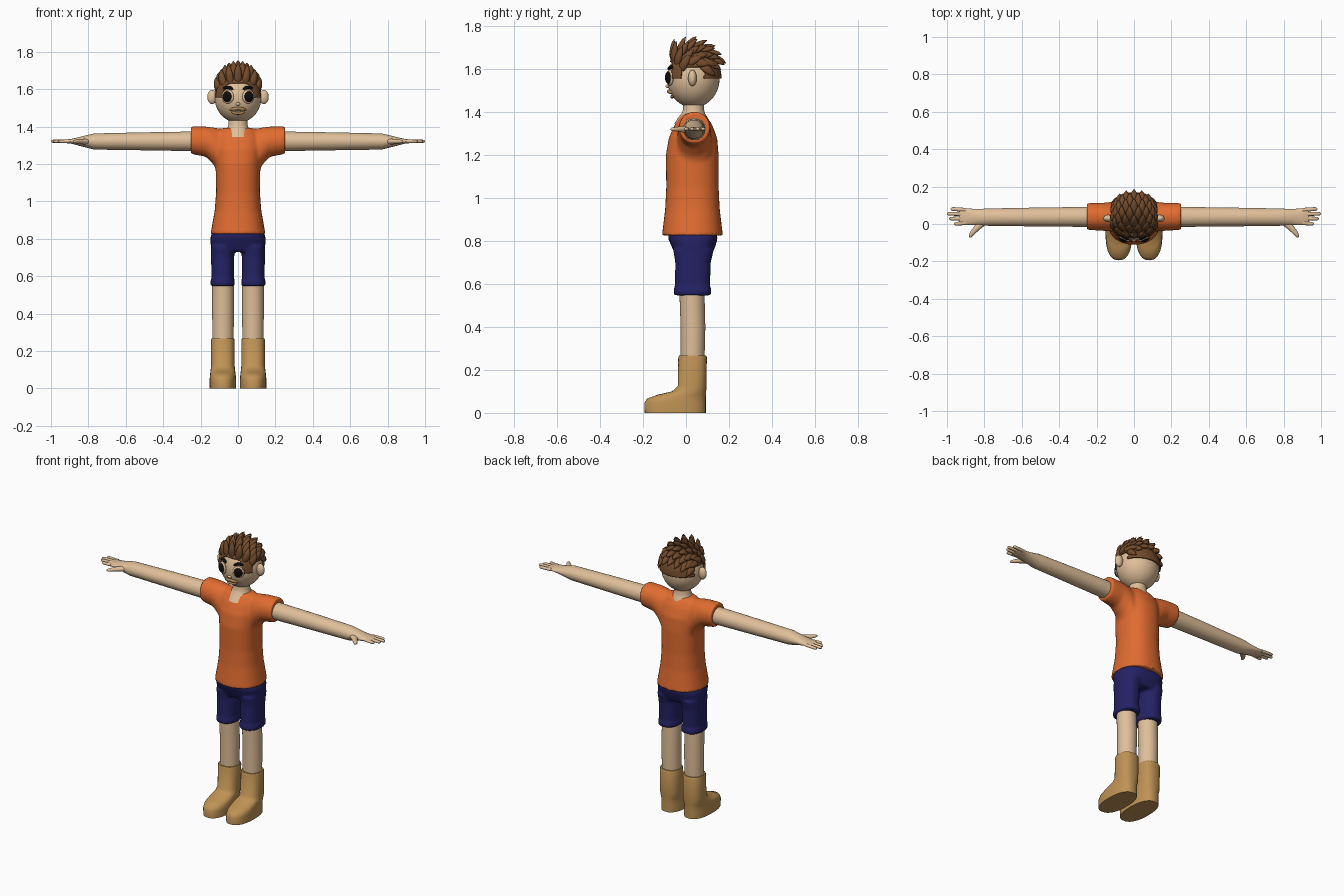
import bpy, bmesh
from math import sin, cos, pi, radians, sqrt, copysign
from mathutils import Vector, Matrix

if "Cube" in bpy.data.objects:
    bpy.data.objects.remove(bpy.data.objects["Cube"])


def material(name, rgb, rough=0.7):
    m = bpy.data.materials.new(name)
    m.use_nodes = True
    m.diffuse_color = (*rgb, 1)
    node = next(n for n in m.node_tree.nodes if n.type == 'BSDF_PRINCIPLED')
    node.inputs["Base Color"].default_value = (*rgb, 1)
    node.inputs["Roughness"].default_value = rough
    return m


SKIN = material("skin", (0.74, 0.52, 0.32))
ORANGE = material("orange cloth", (0.75, 0.15, 0.03))
NAVY = material("navy cloth", (0.018, 0.016, 0.13))
TAN = material("tan leather", (0.52, 0.29, 0.09))
BROWN = material("brown hair", (0.17, 0.07, 0.025))
BLACK = material("black", (0.004, 0.004, 0.004))
LIP = material("lip", (0.40, 0.23, 0.08))

X, Y, Z = Vector((1, 0, 0)), Vector((0, 1, 0)), Vector((0, 0, 1))


def loft(bm, stations, u, v, sides=32, power=2.0):
    """Closed skin through (centre, u radius, v radius) superellipse rings."""
    def ring(c, ru, rv):
        pts = []
        for i in range(sides):
            a = 2 * pi * i / sides
            cu, sv = [copysign(abs(t) ** (2 / power), t) for t in (cos(a), sin(a))]
            pts.append(bm.verts.new(Vector(c) + u * ru * cu + v * rv * sv))
        return pts
    rings = [ring(*s) for s in stations]
    for a, b in zip(rings, rings[1:]):
        for i in range(sides):
            j = (i + 1) % sides
            bm.faces.new((a[i], a[j], b[j], b[i]))
    bm.faces.new(rings[0])
    bm.faces.new(rings[-1])


def z_loft(bm, cx, rows, **kw):
    """Rows of (z, half width, back-to-front limits y0, y1)."""
    loft(bm, [((cx, (a + b) / 2, z), h, (b - a) / 2) for z, h, a, b in rows], X, Y, **kw)


def x_loft(bm, s, rows, **kw):
    """Rows of (x, y0, y1, z0, z1), mirrored by s."""
    loft(bm, [((s * x, (a + b) / 2, (c + d) / 2), (b - a) / 2, (d - c) / 2)
              for x, a, b, c, d in rows], Y, Z, **kw)


def tube(bm, pts, radii, up, flat=1.0, sides=12):
    """Tapered rod along points; flat squashes it towards up."""
    axis = (Vector(pts[-1]) - Vector(pts[0])).normalized()
    side = axis.cross(up).normalized()
    loft(bm, [(p, r, r * flat) for p, r in zip(pts, radii)], side, side.cross(axis), sides)


def finish(bm, name, mat, angle=40, voxel=0):
    bmesh.ops.recalc_face_normals(bm, faces=bm.faces[:])
    me = bpy.data.meshes.new(name)
    bm.to_mesh(me)
    bm.free()
    ob = bpy.data.objects.new(name, me)
    bpy.context.collection.objects.link(ob)
    me.materials.append(mat)
    bpy.ops.object.select_all(action='DESELECT')
    ob.select_set(True)
    bpy.context.view_layer.objects.active = ob
    bpy.ops.object.shade_smooth_by_angle(angle=radians(angle))
    if voxel:
        # Fuse overlapping pieces into one soft cloth surface
        r = ob.modifiers.new("fuse", 'REMESH')
        r.mode, r.voxel_size, r.use_smooth_shade = 'VOXEL', voxel, True
        sm = ob.modifiers.new("soften", 'SMOOTH')
        sm.factor, sm.iterations = 0.5, 5
    return ob


def ellipsoid(name, centre, size, mat, turn=0.0):
    bm = bmesh.new()
    m = Matrix.Translation(centre) @ Matrix.Rotation(turn, 4, 'Z') @ Matrix.Diagonal((*size, 1))
    bmesh.ops.create_uvsphere(bm, u_segments=40, v_segments=24, radius=1, matrix=m)
    return finish(bm, name, mat)


# Shirt: torso and sleeves fused together
bm = bmesh.new()
z_loft(bm, 0, [(0.825, 0.147, -0.112, 0.172), (0.95, 0.125, -0.097, 0.157),
               (1.05, 0.117, -0.092, 0.152), (1.2, 0.12, -0.094, 0.152),
               (1.28, 0.125, -0.08, 0.145), (1.34, 0.12, -0.053, 0.122),
               (1.375, 0.1, -0.03, 0.1), (1.393, 0.08, -0.01, 0.08)], power=2.3)
for s in (-1, 1):
    x_loft(bm, s, [(0.05, -0.04, 0.12, 1.08, 1.38), (0.1, -0.04, 0.12, 1.13, 1.39),
                   (0.13, -0.04, 0.117, 1.195, 1.395), (0.17, -0.036, 0.113, 1.238, 1.4),
                   (0.252, -0.032, 0.112, 1.253, 1.402)])
finish(bm, "shirt", ORANGE, voxel=0.009)

# Shorts: pelvis and two legs with turned-up hems
bm = bmesh.new()
z_loft(bm, 0, [(0.73, 0.13, -0.045, 0.115), (0.77, 0.147, -0.065, 0.135),
               (0.81, 0.147, -0.083, 0.147), (0.86, 0.13, -0.08, 0.14)], power=2.6)
for s in (-1, 1):
    z_loft(bm, s * 0.082, [(0.547, 0.065, -0.057, 0.118), (0.578, 0.065, -0.057, 0.118),
                           (0.586, 0.06, -0.052, 0.112), (0.7, 0.062, -0.05, 0.115),
                           (0.76, 0.063, -0.06, 0.13)], power=2.3)
finish(bm, "shorts", NAVY, voxel=0.008)

for s, side in ((1, "left"), (-1, "right")):
    # Lower leg
    bm = bmesh.new()
    z_loft(bm, s * 0.08, [(0.2, 0.056, -0.025, 0.085), (0.4, 0.058, -0.025, 0.09),
                          (0.6, 0.058, -0.032, 0.085)])
    finish(bm, side + "_leg", SKIN)

    # Boot
    bm = bmesh.new()
    z_loft(bm, s * 0.081, [(0, 0.071, -0.192, 0.092), (0.045, 0.071, -0.194, 0.092),
                           (0.068, 0.069, -0.18, 0.092), (0.085, 0.067, -0.13, 0.093),
                           (0.1, 0.065, -0.065, 0.094), (0.125, 0.063, -0.038, 0.095),
                           (0.258, 0.063, -0.036, 0.097), (0.267, 0.06, -0.032, 0.093)],
           power=2.4, sides=40)
    finish(bm, side + "_boot", TAN, angle=55)

    # Arm running into a flat palm
    bm = bmesh.new()
    x_loft(bm, s, [(0.2, -0.016, 0.092, 1.268, 1.374), (0.5, -0.013, 0.088, 1.273, 1.369),
                   (0.77, -0.01, 0.083, 1.277, 1.363), (0.84, -0.006, 0.08, 1.295, 1.346),
                   (0.89, -0.006, 0.083, 1.308, 1.334), (0.925, -0.004, 0.083, 1.312, 1.33),
                   (0.935, 0.01, 0.07, 1.316, 1.326)])
    finish(bm, side + "_arm", SKIN)

    # Fingers and thumb
    bm = bmesh.new()
    for y, tip in ((0.006, 0.962), (0.03, 0.988), (0.053, 1.0), (0.075, 0.98)):
        y2 = y + (y - 0.04) * 0.15
        tube(bm, [(s * 0.9, y, 1.321), (s * (tip - 0.012), y2, 1.321),
                  (s * (tip - 0.003), y2, 1.321), (s * tip, y2, 1.321)],
             [0.011, 0.01, 0.007, 0.002], Z, 0.85)
    tube(bm, [(s * 0.8, 0.015, 1.32), (s * 0.835, -0.015, 1.32), (s * 0.868, -0.052, 1.32),
              (s * 0.876, -0.066, 1.32), (s * 0.88, -0.07, 1.32)],
         [0.02, 0.018, 0.012, 0.009, 0.003], Z, 0.8)
    finish(bm, side + "_fingers", SKIN, angle=60)

# Neck, flaring out at the neckline
bm = bmesh.new()
z_loft(bm, 0, [(1.345, 0.076, -0.055, 0.105), (1.372, 0.07, -0.038, 0.102),
               (1.394, 0.056, -0.02, 0.088), (1.41, 0.051, -0.014, 0.084),
               (1.46, 0.05, -0.012, 0.082)])
finish(bm, "neck", SKIN, angle=60)

# Head
HEAD = Vector((0, 0.034, 1.555))
SIZE = Vector((0.125, 0.122, 0.134))
ellipsoid("head", HEAD, SIZE, SKIN)


def face_point(x, z, out=0.0):
    """Point on the front of the head."""
    d = 1 - (x / SIZE.x) ** 2 - ((z - HEAD.z) / SIZE.z) ** 2
    return Vector((x, HEAD.y - SIZE.y * sqrt(d) - out, z))


def face_strip(name, x0, x1, z, bow, r, mat):
    """Tapered strip laid across the face."""
    bm = bmesh.new()
    pts, radii = [], []
    for i in range(13):
        t = i / 6 - 1
        x = (x0 + x1) / 2 + t * (x1 - x0) / 2
        pts.append(face_point(x, z + bow * (1 - t * t), 0.004))
        radii.append(r * (0.2 + 0.8 * sqrt(1 - t ** 4)))
    tube(bm, pts, radii, Z)
    finish(bm, name, mat, angle=60)


for s, side in ((1, "left"), (-1, "right")):
    ellipsoid(side + "_ear", (s * 0.138, 0.03, 1.558), (0.026, 0.02, 0.038), SKIN)
    eye = face_point(s * 0.055, 1.56)
    ellipsoid(side + "_eyelid", eye, (0.035, 0.012, 0.037), SKIN, s * 0.42)
    ellipsoid(side + "_eye", eye + Vector((s * 0.003, -0.006, 0)), (0.026, 0.014, 0.029),
              BLACK, s * 0.42)
    face_strip(side + "_eyebrow", s * 0.026, s * 0.087, 1.6, 0.009, 0.009, BLACK)
ellipsoid("nose", face_point(0, 1.52), (0.012, 0.012, 0.009), SKIN)
face_strip("upper_lip", -0.045, 0.045, 1.489, 0.007, 0.009, LIP)
face_strip("lower_lip", -0.035, 0.035, 1.475, -0.004, 0.008, LIP)


# Hair cap trimmed to a hairline with sideburns and ear notches
def hairline(y):
    if y < -0.06:
        return 1.632
    return 1.61 if -0.018 < y < 0.085 else 1.556


bm = bmesh.new()
grow = Matrix.Translation(HEAD) @ Matrix.Diagonal((*(SIZE * 1.02), 1))
bmesh.ops.create_uvsphere(bm, u_segments=96, v_segments=64, radius=1, matrix=grow)
low = [f for f in bm.faces
       if f.calc_center_median().z < hairline(f.calc_center_median().y)]
bmesh.ops.delete(bm, geom=low, context='FACES')
cap = finish(bm, "hair_cap", BROWN)
thick = cap.modifiers.new("thickness", 'SOLIDIFY')
thick.thickness, thick.offset = 0.009, 0.6

# Overlapping pointed locks swept up and back
bm = bmesh.new()
for row in range(7):
    th = radians(-48 + row * 15)
    lift = 0.062 - 0.006 * row
    count = 7 if row % 2 == 0 else 6
    for i in range(count):
        lat = radians((i - (count - 1) / 2) * 19)
        n = Vector((sin(lat), cos(lat) * sin(th), cos(lat) * cos(th)))
        back = Vector((0, cos(th), -sin(th)))
        root = HEAD + Vector([a * b for a, b in zip(SIZE, n)])
        h = lift * cos(lat)
        pts = [root - n * 0.006 - back * 0.01, root + n * (0.006 + h * 0.2) + back * 0.012,
               root + n * (0.006 + h * 0.5) + back * 0.036,
               root + n * (0.004 + h * 0.8) + back * 0.056, root + n * h + back * 0.072]
        for k, p in enumerate(pts):
            p.x *= 1 - 0.04 * k
        tube(bm, pts, [0.014, 0.021, 0.019, 0.011, 0.001], n, 0.75)
finish(bm, "hair_locks", BROWN, angle=60)
